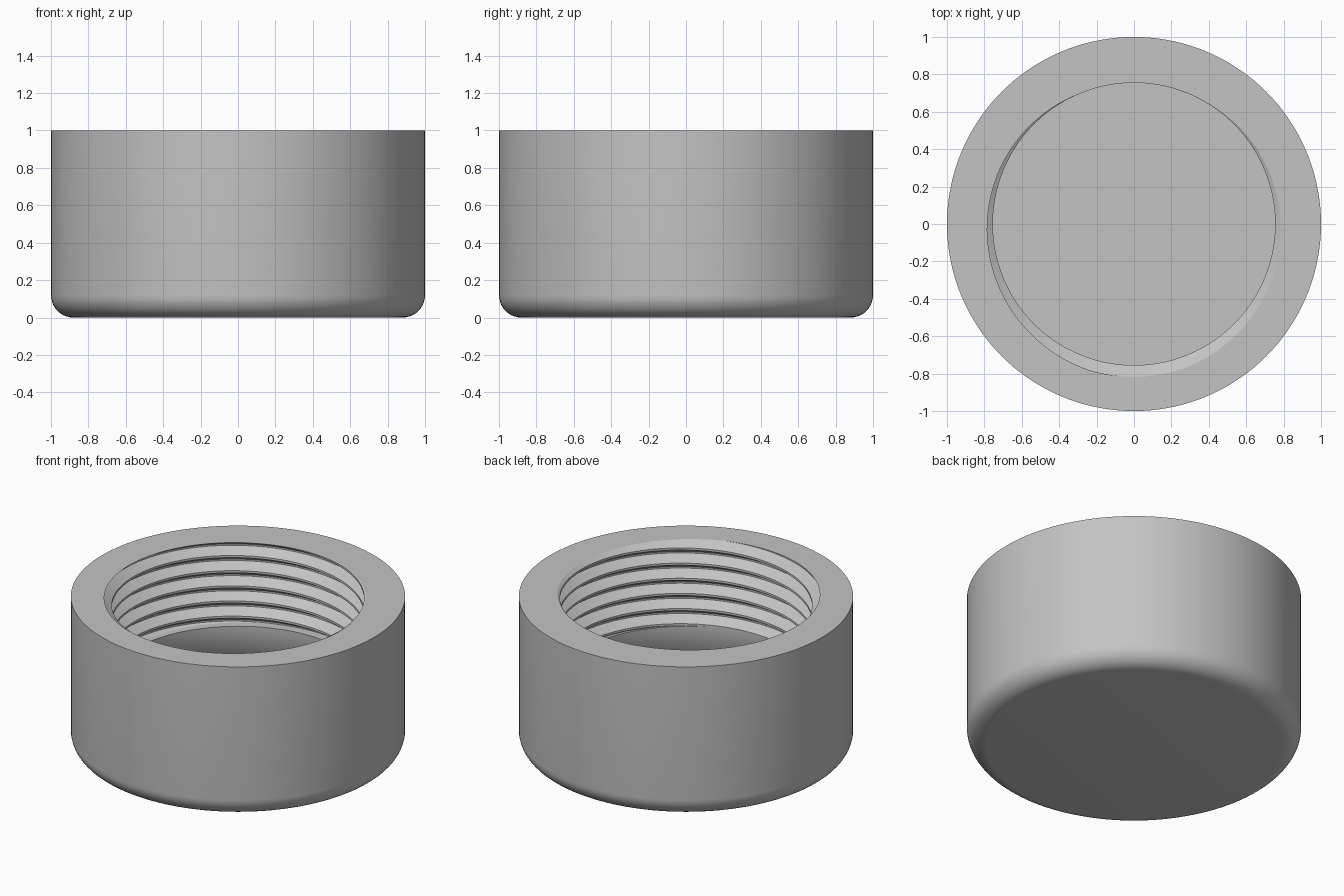
import bpy, bmesh, math

cube = bpy.data.objects.get("Cube")
if cube:
    bpy.data.objects.remove(cube)

SEG = 144
PITCH = 0.1
CREST, ROOT = 0.755, 0.817       # thread radii
CREST_HALF, ROOT_HALF = 0.007, 0.005
TOP, THREAD_END, FLOOR = 1.0, 0.45, 0.2
FILLET = 0.12


def thread_radius(z, phase):
    """Radius of the helical V thread at height z; phase is a groove centre."""
    d = abs((z - phase + PITCH / 2) % PITCH - PITCH / 2)
    t = (d - ROOT_HALF) / (PITCH / 2 - CREST_HALF - ROOT_HALF)
    return ROOT + (CREST - ROOT) * min(1, max(0, t))


def cap_profile(angle):
    """Cross-section from the bottom centre, round the rim, to the floor centre."""
    pts = [(0, 0)]
    # Rounded bottom edge and outer wall
    for i in range(11):
        a = math.pi / 2 * i / 10
        pts.append((1 - FILLET + FILLET * math.sin(a), FILLET * (1 - math.cos(a))))
    pts.append((1, TOP))
    # Thread, clipped flat at the rim and at its lower end
    phase = TOP + PITCH * (angle + math.pi / 2) / math.tau
    offsets = (ROOT_HALF, -ROOT_HALF, CREST_HALF - PITCH / 2, -CREST_HALF - PITCH / 2)
    for k in range(2, -9, -1):
        for off in offsets:
            z = min(TOP, max(THREAD_END, phase + k * PITCH + off))
            pts.append((thread_radius(z, phase), z))
    # Relief below the thread, then the floor
    for i in range(9):
        t = i / 8
        pts.append((CREST + 0.07 * t * t, THREAD_END - (THREAD_END - FLOOR) * t))
    pts.append((0, FLOOR))
    return pts


# Threaded cap body
bm = bmesh.new()
columns = []
for s in range(SEG + 1):
    a = -math.pi / 2 + math.tau * s / SEG
    columns.append([bm.verts.new((r * math.cos(a), r * math.sin(a), z))
                    for r, z in cap_profile(a)])
for left, right in zip(columns, columns[1:]):
    for j in range(len(left) - 1):
        bm.faces.new((left[j], left[j + 1], right[j + 1], right[j]))
bmesh.ops.remove_doubles(bm, verts=bm.verts[:], dist=0.00005)
bmesh.ops.recalc_face_normals(bm, faces=bm.faces[:])
mesh = bpy.data.meshes.new("threaded_cap")
bm.to_mesh(mesh)
bm.free()
cap = bpy.data.objects.new("threaded_cap", mesh)
bpy.context.collection.objects.link(cap)

# Plain grey
grey = bpy.data.materials.new("plain_grey")
grey.use_nodes = True
colour = (0.55, 0.55, 0.55, 1)
grey.diffuse_color = colour
grey.node_tree.nodes["Principled BSDF"].inputs["Base Color"].default_value = colour
mesh.materials.append(grey)

bpy.ops.object.select_all(action='DESELECT')
cap.select_set(True)
bpy.context.view_layer.objects.active = cap
bpy.ops.object.shade_smooth_by_angle(angle=math.radians(30))
